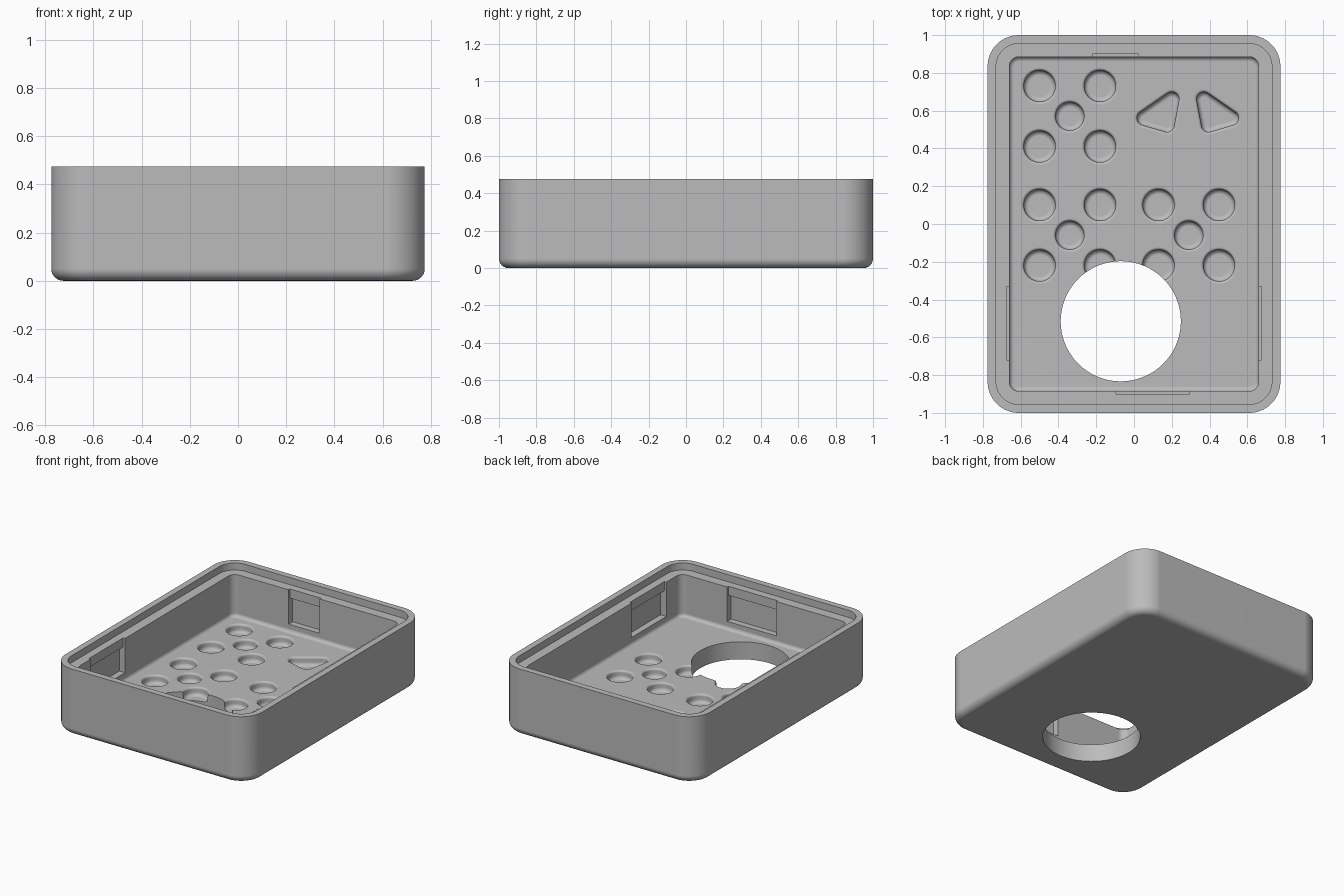
import bpy, bmesh
from math import sin, cos, tau, radians
from mathutils import Vector

cube = bpy.data.objects.get("Cube")
if cube:
    bpy.data.objects.remove(cube)

grey = bpy.data.materials.new("plain grey")
grey.use_nodes = True
colour = (0.5, 0.5, 0.5, 1)
grey.diffuse_color = colour
grey.node_tree.nodes["Principled BSDF"].inputs["Base Color"].default_value = colour


def loft(name, centres, profile, steps=64):
    """Stack rounded outlines wrapped around the centres; profile is (radius, z)."""
    bm = bmesh.new()
    rings = []
    for radius, z in profile:
        ring = []
        for i in range(steps):
            a = tau * (i + 0.5) / steps
            d = Vector((cos(a), sin(a)))
            p = max((Vector(c) for c in centres), key=d.dot) + d * radius
            ring.append(bm.verts.new((p.x, p.y, z)))
        rings.append(ring)
    for low, high in zip(rings, rings[1:]):
        for i in range(steps):
            j = (i + 1) % steps
            bm.faces.new((low[i], low[j], high[j], high[i]))
    bm.faces.new(rings[0][::-1])
    bm.faces.new(rings[-1])
    bmesh.ops.recalc_face_normals(bm, faces=bm.faces)
    return finish(name, bm)


def box(name, low, high):
    bm = bmesh.new()
    bmesh.ops.create_cube(bm, size=1)
    low, high = Vector(low), Vector(high)
    for v in bm.verts:
        v.co = (low + high) / 2 + v.co * (high - low)
    return finish(name, bm)


def finish(name, bm):
    mesh = bpy.data.meshes.new(name)
    bm.to_mesh(mesh)
    bm.free()
    mesh.materials.append(grey)
    ob = bpy.data.objects.new(name, mesh)
    bpy.context.collection.objects.link(ob)
    return ob


def arc(r, z, size, start, end, n=6):
    """Quarter-round piece of a profile."""
    angles = [radians(start + (end - start) * k / n) for k in range(n + 1)]
    return [(r + size * cos(a), z + size * sin(a)) for a in angles]


# Tray: rounded outside, stepped rim, filleted inner floor
FLOOR, LEDGE, TOP = 0.125, 0.425, 0.475
corners = [(x, y) for x in (-0.61, 0.61) for y in (-0.835, 0.835)]
profile = arc(0.115, 0.05, 0.05, -90, 0)
profile += [(0.165, TOP), (0.12, TOP), (0.12, LEDGE), (0.05, LEDGE)]
profile += arc(0.025, FLOOR + 0.025, 0.025, 0, -90)
tray = loft("tray", corners, profile)

cutters = []


# Pockets in the floor, with a softened rim and a rounded bottom
def pocket(centres, r):
    depth = FLOOR - 0.06
    shape = arc(r - 0.025, depth + 0.025, 0.025, -90, 0, 4)
    shape += arc(r + 0.015, FLOOR - 0.015, 0.015, 180, 90, 4)
    shape.append((r + 0.015, FLOOR + 0.05))
    cutters.append(loft("pocket_cutter", centres, shape, 40))


for x in (-0.5, -0.18):
    for y in (0.73, 0.41, 0.1, -0.22):
        pocket([(x, y)], 0.083)
for x in (0.13, 0.45):
    for y in (0.1, -0.22):
        pocket([(x, y)], 0.083)
for centre in ((-0.34, 0.57), (-0.34, -0.06), (0.29, -0.06)):
    pocket([centre], 0.075)
triangle = [(-0.085, 0.66), (-0.23, 0.56), (-0.11, 0.525)]
for side in (1, -1):
    pocket([(0.285 + side * x, y) for x, y in triangle], 0.038)

# Round opening through the floor
cutters.append(loft("opening_cutter", [(-0.07, -0.515)],
                    [(0.318, -0.1), (0.318, 0.3)], 96))

# Snap recesses in the walls: shallow at the ledge, deeper below
for depth, z0, z1 in ((0.015, 0.3, 0.6), (0.045, 0.18, 0.36)):
    for s in (-1, 1):
        xs = sorted((s * 0.6, s * (0.66 + depth)))
        cutters.append(box("recess_cutter", (xs[0], -0.72, z0), (xs[1], -0.33, z1)))
        ys = sorted((s * 0.82, s * (0.885 + depth)))
        x0, x1 = (-0.22, 0.025) if s > 0 else (-0.095, 0.295)
        cutters.append(box("recess_cutter", (x0, ys[0], z0), (x1, ys[1], z1)))

# Cut everything, then shade
bpy.ops.object.select_all(action="DESELECT")
bpy.context.view_layer.objects.active = tray
tray.select_set(True)
for cutter in cutters:
    cutter.hide_render = True
    mod = tray.modifiers.new("cut", "BOOLEAN")
    mod.operation = "DIFFERENCE"
    mod.solver = "EXACT"
    mod.object = cutter
    bpy.ops.object.modifier_apply(modifier=mod.name)
    bpy.data.objects.remove(cutter)
bpy.ops.object.shade_smooth_by_angle(angle=radians(35))
weighted = tray.modifiers.new("even shading", "WEIGHTED_NORMAL")
weighted.keep_sharp = True
